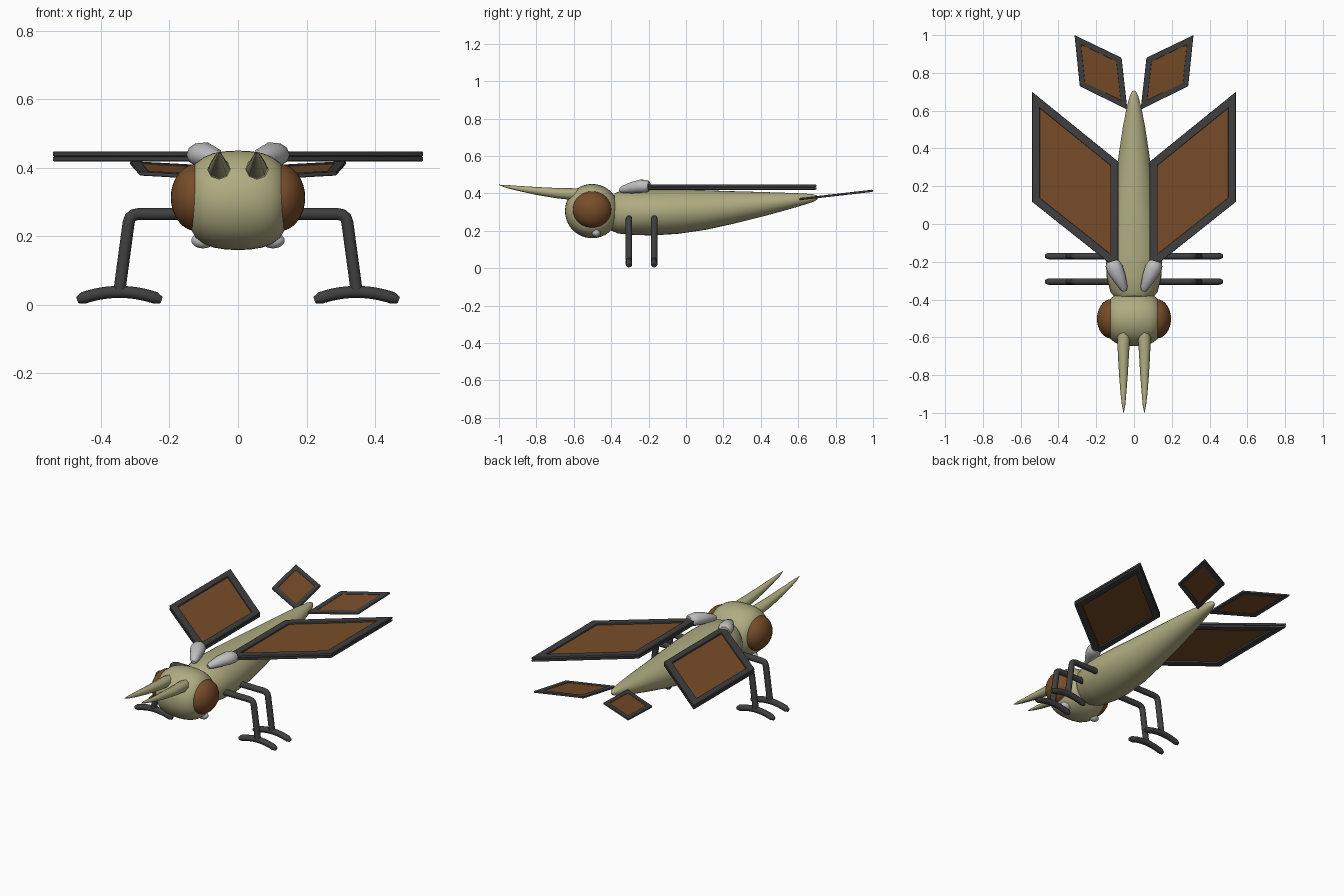
import bpy, bmesh, math
from mathutils import Vector, Matrix

cube = bpy.data.objects.get("Cube")
if cube:
    bpy.data.objects.remove(cube, do_unlink=True)


def material(name, r, g, b):
    m = bpy.data.materials.new(name)
    m.use_nodes = True
    m.diffuse_color = (r, g, b, 1)
    m.node_tree.nodes["Principled BSDF"].inputs["Base Color"].default_value = (r, g, b, 1)
    return m


OLIVE = material("olive", 0.43, 0.41, 0.22)
BROWN = material("brown", 0.185, 0.073, 0.022)
DARK = material("dark grey", 0.05, 0.05, 0.052)
SILVER = material("silver", 0.52, 0.52, 0.53)


def finish(name, bm, mat, mirror=False, angle=40):
    """Turn a bmesh into a shaded object, optionally mirrored across x."""
    bmesh.ops.recalc_face_normals(bm, faces=bm.faces)
    me = bpy.data.meshes.new(name)
    bm.to_mesh(me)
    bm.free()
    me.materials.append(mat)
    me.shade_smooth()
    me.set_sharp_from_angle(angle=math.radians(angle))
    ob = bpy.data.objects.new(name, me)
    bpy.context.scene.collection.objects.link(ob)
    if mirror:
        ob.modifiers.new("Mirror", 'MIRROR').use_mirror_merge = False


def loft(name, path, radii, side, mat, sides=24, mirror=False, angle=40):
    """Skin elliptical rings along a path; radii are (along side, across side)."""
    bm = bmesh.new()
    pts = [Vector(p) for p in path]
    rings = []
    for i, p in enumerate(pts):
        t = (pts[min(i + 1, len(pts) - 1)] - pts[max(i - 1, 0)]).normalized()
        u = Vector(side)
        u = (u - t * u.dot(t)).normalized()
        v = t.cross(u)
        a, b = radii[i]
        ring = []
        for k in range(sides):
            w = math.tau * k / sides
            ring.append(bm.verts.new(p + u * a * math.cos(w) + v * b * math.sin(w)))
        rings.append(ring)
    for r, s in zip(rings, rings[1:]):
        for k in range(sides):
            j = (k + 1) % sides
            bm.faces.new((r[k], r[j], s[j], s[k]))
    bm.faces.new(rings[0])
    bm.faces.new(rings[-1])
    finish(name, bm, mat, mirror, angle)


def ellipsoid(name, centre, size, mat):
    bm = bmesh.new()
    bmesh.ops.create_uvsphere(bm, u_segments=32, v_segments=16, radius=1,
                              matrix=Matrix.Translation(centre) @ Matrix.Diagonal((*size, 1)))
    finish(name, bm, mat, True)


def plate(name, corners, border, thickness, mat, frame):
    """Inset a panel outline, keep its frame or inner panel, and thicken it."""
    bm = bmesh.new()
    face = bm.faces.new([bm.verts.new(c) for c in corners])
    face.normal_update()
    rim = bmesh.ops.inset_region(bm, faces=[face], thickness=border,
                                 use_boundary=True, use_even_offset=True)["faces"]
    bmesh.ops.delete(bm, geom=[face] if frame else rim, context='FACES')
    bmesh.ops.translate(bm, verts=bm.verts, vec=(0, 0, -thickness / 2))
    top = bmesh.ops.extrude_face_region(bm, geom=bm.faces[:])["geom"]
    bmesh.ops.translate(bm, vec=(0, 0, thickness),
                        verts=[g for g in top if isinstance(g, bmesh.types.BMVert)])
    bmesh.ops.recalc_face_normals(bm, faces=bm.faces)
    if frame:
        edges = [e for e in bm.edges if e.calc_face_angle(0) > 0.7]
        bmesh.ops.bevel(bm, geom=edges, offset=thickness * 0.3, segments=2,
                        profile=0.5, affect='EDGES')
    finish(name, bm, mat, True, 20)


# Tapering body: y, bottom, top, half width
body = [(-0.39, 0.20, 0.40, 0.10), (-0.36, 0.185, 0.41, 0.125), (-0.28, 0.177, 0.42, 0.145),
        (-0.18, 0.175, 0.42, 0.15), (-0.05, 0.183, 0.42, 0.14), (0.1, 0.205, 0.417, 0.118),
        (0.25, 0.238, 0.412, 0.098), (0.4, 0.275, 0.408, 0.076), (0.52, 0.307, 0.404, 0.058),
        (0.62, 0.336, 0.4, 0.038), (0.68, 0.355, 0.396, 0.022), (0.7, 0.366, 0.389, 0.011),
        (0.706, 0.375, 0.381, 0.003)]
loft("body", [(0, y, (lo + hi) / 2) for y, lo, hi, w in body],
     [(w, (hi - lo) / 2) for y, lo, hi, w in body], (1, 0, 0), OLIVE, 32)

# Barrel-shaped head, round about the x axis
half = [(0, 0.145), (0.035, 0.1435), (0.07, 0.138), (0.1, 0.126), (0.124, 0.108),
        (0.139, 0.08), (0.147, 0.045), (0.149, 0.004)]
head = [(-x, r) for x, r in reversed(half[1:])] + half
loft("head", [(x, -0.502, 0.305) for x, r in head], [(r, r) for x, r in head],
     (0, 1, 0), OLIVE, 40)

ellipsoid("eyes", (0.12, -0.502, 0.313), (0.076, 0.104, 0.098), BROWN)
ellipsoid("cheek_studs", (0.102, -0.48, 0.188), (0.034, 0.023, 0.023), SILVER)

# Curved horns
loft("horns",
     [(0.055, -0.565, 0.4), (0.055, -0.6, 0.395), (0.056, -0.7, 0.402), (0.056, -0.8, 0.413),
      (0.056, -0.9, 0.427), (0.055, -0.96, 0.437), (0.055, -1.0, 0.445)],
     [(0.024, 0.024), (0.034, 0.032), (0.029, 0.027), (0.023, 0.021), (0.015, 0.013),
      (0.009, 0.008), (0.001, 0.001)],
     (1, 0, 0), OLIVE, 8, True, 50)

# Silver wing roots
loft("wing_roots",
     [(0.049, -0.354, 0.417), (0.055, -0.338, 0.42), (0.078, -0.285, 0.431),
      (0.1, -0.24, 0.438), (0.113, -0.21, 0.438), (0.117, -0.197, 0.438)],
     [(0.012, 0.01), (0.022, 0.02), (0.036, 0.032), (0.044, 0.037), (0.04, 0.034), (0.03, 0.026)],
     (1, 0, 0), SILVER, 10, True, 50)

# Bent legs with arched feet
R = 0.0175
for place, y in (("front", -0.305), ("back", -0.17)):
    leg = [(0.08, 0.265), (0.29, 0.265), (0.305, 0.262), (0.314, 0.255), (0.319, 0.24), (0.346, 0.04)]
    loft(place + "_legs", [(x, y, z) for x, z in leg], [(R, R)] * len(leg),
         (0, 1, 0), DARK, 12, True)
    path, radii = [], []
    for i in range(15):
        s = i / 7 - 1
        path.append((0.346 + 0.123 * s, y, 0.038 - 0.024 * s * s))
        radii.append((R * 0.55, R * 0.55) if i in (0, 14) else (R, R))
    loft(place + "_feet", path, radii, (0, 1, 0), DARK, 12, True)

# Main wings: two stacked frames around a brown panel
Z = 0.433
wing = [(0.083, -0.245), (0.54, 0.118), (0.54, 0.7), (0.083, 0.33)]
for level, dz in (("lower", -0.0075), ("upper", 0.0075)):
    plate(level + "_wing_frames", [(x, y, Z + dz) for x, y in wing], 0.042, 0.014, DARK, True)
plate("wing_panels", [(x, y, Z) for x, y in wing], 0.035, 0.009, BROWN, False)

# Tail fins rising gently to the rear
fin = [(x, y, 0.368 + 0.115 * (y - 0.6))
       for x, y in ((0.035, 0.605), (0.287, 0.73), (0.315, 1.0), (0.066, 0.88))]
plate("tail_fin_frames", fin, 0.03, 0.012, DARK, True)
plate("tail_fin_panels", fin, 0.025, 0.006, BROWN, False)
